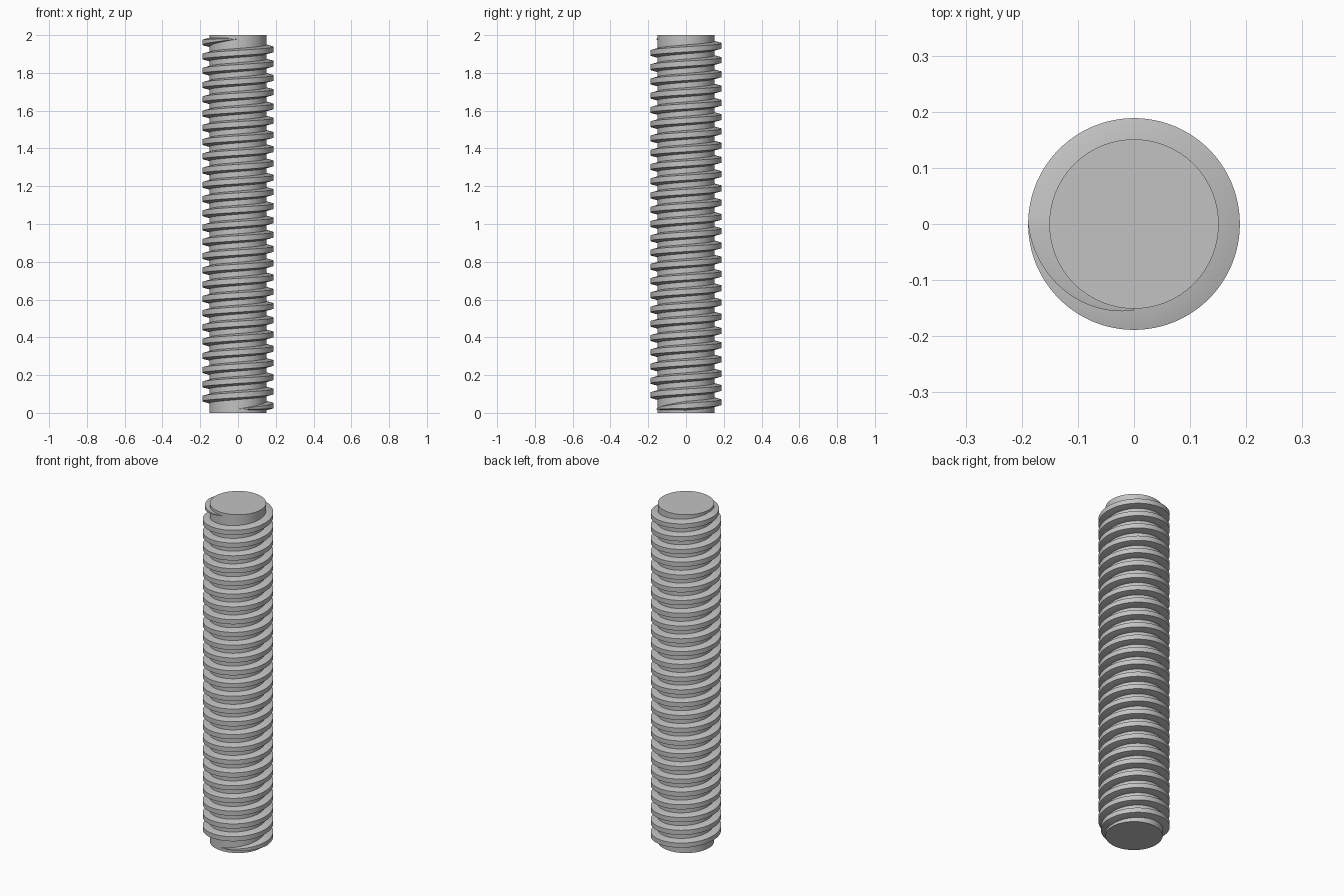
import bpy, bmesh, math

old = bpy.data.objects.get("Cube")
if old:
    bpy.data.objects.remove(old, do_unlink=True)

LENGTH = 2.0
CORE_R, CREST_R = 0.151, 0.1887
TURNS, STEPS = 26, 96            # full turns, steps per turn
PITCH = LENGTH / (TURNS + 0.5)
START_Z = PITCH / 4              # thread centre line starts here
SHOULDER = (CREST_R - CORE_R) * math.tan(math.radians(15))
ROOT_HALF = PITCH / 4 + SHOULDER / 2
CREST_HALF = PITCH / 4 - SHOULDER / 2
FADE = 0.25                      # fade length in turns
END_R = CORE_R + 0.003           # crest radius at the faded ends
SINK = 0.004                     # overlap into the core

steel = bpy.data.materials.new("grey_steel")
steel.use_nodes = True
colour = (0.54, 0.54, 0.54, 1)
steel.diffuse_color = colour
bsdf = next(n for n in steel.node_tree.nodes if n.type == 'BSDF_PRINCIPLED')
bsdf.inputs["Base Color"].default_value = colour


def finish(bm, name):
    bmesh.ops.recalc_face_normals(bm, faces=bm.faces)
    mesh = bpy.data.meshes.new(name)
    bm.to_mesh(mesh)
    bm.free()
    mesh.materials.append(steel)
    obj = bpy.data.objects.new(name, mesh)
    bpy.context.collection.objects.link(obj)
    bpy.ops.object.select_all(action='DESELECT')
    obj.select_set(True)
    bpy.context.view_layer.objects.active = obj
    bpy.ops.object.shade_smooth_by_angle(angle=math.radians(30))


# Core rod
bm = bmesh.new()
bmesh.ops.create_cone(bm, cap_ends=True, segments=STEPS, radius1=CORE_R,
                      radius2=CORE_R, depth=LENGTH)
bmesh.ops.translate(bm, verts=bm.verts, vec=(0, 0, LENGTH / 2))
finish(bm, "core_rod")

# Helical thread: a trapezoid swept upward, fading into the core at both ends
bm = bmesh.new()
rings = []
for i in range(TURNS * STEPS + 1):
    turn = i / STEPS
    angle = 2 * math.pi * turn - math.pi / 2
    z = START_Z + PITCH * turn
    grow = min(1, turn / FADE, (TURNS - turn) / FADE)
    width = 0.06 + 0.94 * grow
    crest = END_R + (CREST_R - END_R) * grow
    profile = [(CORE_R - SINK, -ROOT_HALF), (CORE_R, -ROOT_HALF),
               (crest, -CREST_HALF), (crest, CREST_HALF),
               (CORE_R, ROOT_HALF), (CORE_R - SINK, ROOT_HALF)]
    rings.append([bm.verts.new((r * math.cos(angle), r * math.sin(angle),
                                z + h * width))
                  for r, h in profile])
for a, b in zip(rings, rings[1:]):
    for k in range(len(a)):
        n = (k + 1) % len(a)
        bm.faces.new((a[k], a[n], b[n], b[k]))
bm.faces.new(rings[0])
bm.faces.new(rings[-1])
finish(bm, "helical_thread")
